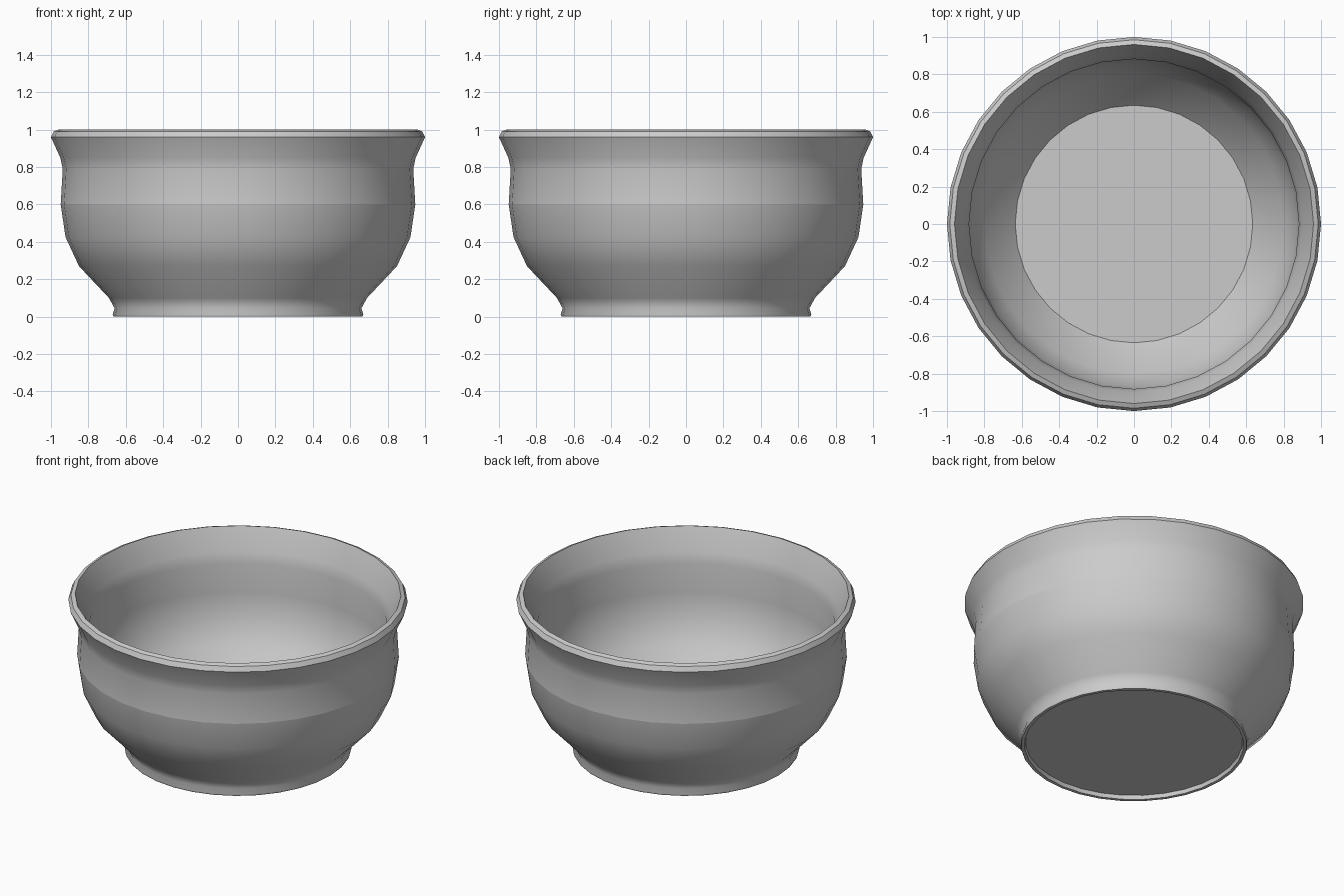
import bpy
import bmesh
import math

cube = bpy.data.objects.get("Cube")
if cube:
    bpy.data.objects.remove(cube)

SIDES = 32

# One flat colour for the whole bowl
grey = bpy.data.materials.new("light_grey")
grey.use_nodes = True
colour = (0.6, 0.6, 0.6, 1)
grey.diffuse_color = colour
grey.node_tree.nodes["Principled BSDF"].inputs["Base Color"].default_value = colour

# Wall profile (radius, height, crease): recess, foot, outside, lip, inside, floor
profile = [
    (0.64, 0.025, True), (0.645, 0.0, True), (0.665, 0.0, True),
    (0.67, 0.012, False), (0.66, 0.045, False), (0.69, 0.10, False),
    (0.85, 0.27, False), (0.922, 0.425, False), (0.948, 0.60, True),
    (0.937, 0.79, False), (0.95, 0.85, False), (1.0, 0.96, True),
    (0.985, 0.99, True), (0.96, 1.0, True),
    (0.90, 0.86, False), (0.882, 0.79, False), (0.892, 0.60, False),
    (0.868, 0.44, False), (0.80, 0.30, False), (0.635, 0.12, True),
]


def lathe(name, points, material):
    """Spin a profile about z, capping its two ends with flat discs."""
    bm = bmesh.new()
    rings = []
    for radius, height, crease in points:
        angles = [2 * math.pi * i / SIDES for i in range(SIDES)]
        rings.append([bm.verts.new((radius * math.cos(a), radius * math.sin(a), height))
                      for a in angles])
    for lower, upper in zip(rings, rings[1:]):
        for i in range(SIDES):
            j = (i + 1) % SIDES
            bm.faces.new((lower[i], lower[j], upper[j], upper[i]))
    bm.faces.new(rings[0][::-1])
    bm.faces.new(rings[-1])
    for face in bm.faces:
        face.smooth = True
    for ring, (radius, height, crease) in zip(rings, points):
        for i in range(SIDES):
            edge = bm.edges.get((ring[i], ring[(i + 1) % SIDES]))
            edge.smooth = not crease
    mesh = bpy.data.meshes.new(name)
    bm.to_mesh(mesh)
    bm.free()
    mesh.materials.append(material)
    obj = bpy.data.objects.new(name, mesh)
    bpy.context.collection.objects.link(obj)
    return obj


lathe("bowl", profile, grey)
